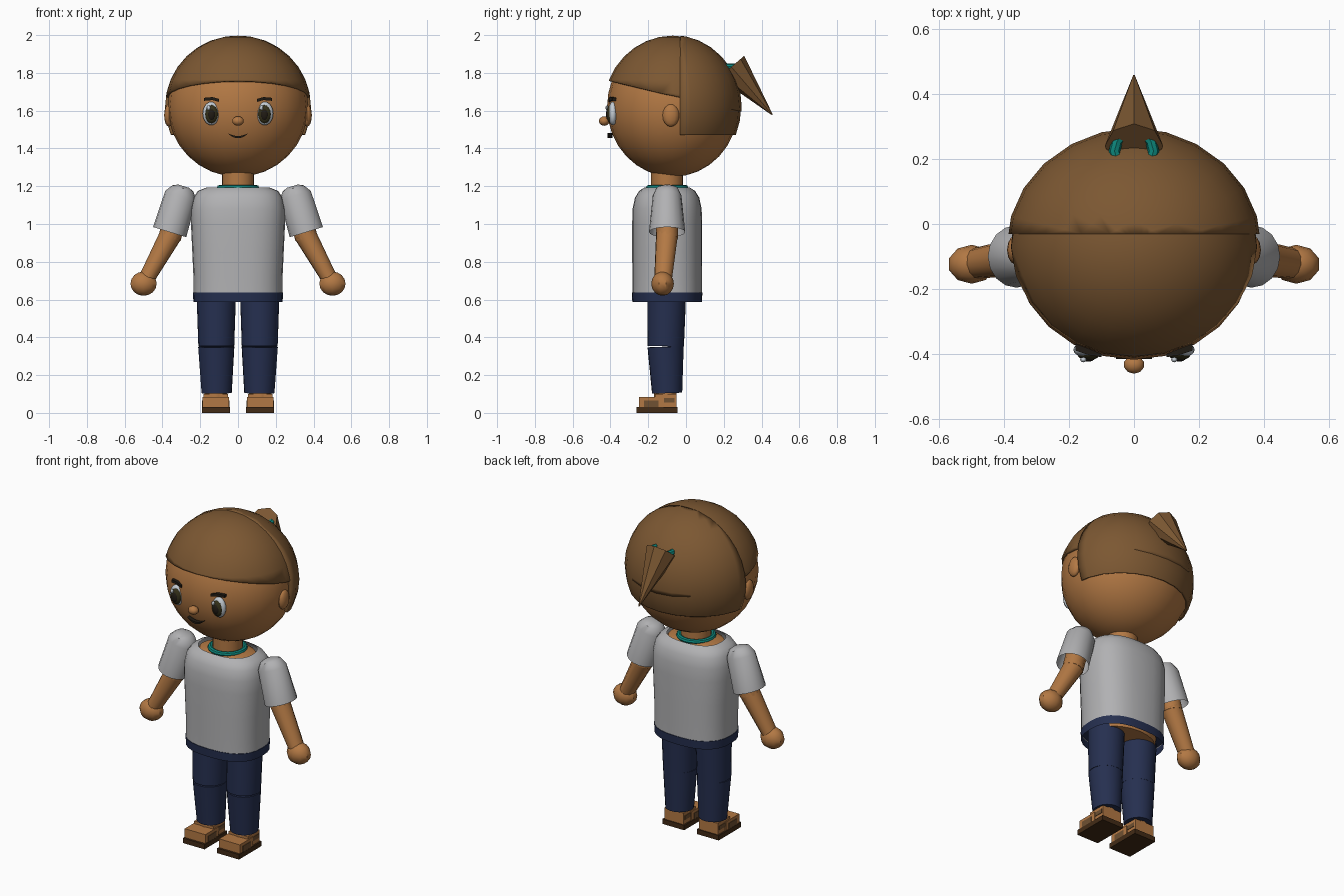
import bpy, bmesh, math
from mathutils import Matrix, Vector

cube = bpy.data.objects.get("Cube")
if cube:
    bpy.data.objects.remove(cube, do_unlink=True)


def material(name, r, g, b):
    m = bpy.data.materials.new(name)
    m.use_nodes = True
    m.diffuse_color = (r, g, b, 1)
    m.node_tree.nodes["Principled BSDF"].inputs["Base Color"].default_value = (r, g, b, 1)
    return m


SKIN = material("skin", 0.45, 0.19, 0.058)
HAIR = material("brown hair", 0.2, 0.096, 0.032)
SHIRT = material("light grey cloth", 0.44, 0.44, 0.45)
NAVY = material("navy cloth", 0.019, 0.029, 0.08)
TEAL = material("teal", 0.004, 0.24, 0.2)
SOLE = material("dark brown sole", 0.055, 0.024, 0.008)
STRAP = material("brown strap", 0.16, 0.082, 0.032)
BLACK = material("near black", 0.015, 0.011, 0.007)
IRIS = material("dark olive iris", 0.035, 0.03, 0.01)
WHITE = material("eye white", 0.55, 0.6, 0.65)


def finish(name, bm, mat, angle=40):
    bmesh.ops.recalc_face_normals(bm, faces=bm.faces)
    mesh = bpy.data.meshes.new(name)
    bm.to_mesh(mesh)
    bm.free()
    mesh.materials.append(mat)
    ob = bpy.data.objects.new(name, mesh)
    bpy.context.collection.objects.link(ob)
    bpy.ops.object.select_all(action="DESELECT")
    ob.select_set(True)
    bpy.context.view_layer.objects.active = ob
    bpy.ops.object.shade_smooth_by_angle(angle=math.radians(angle))
    return ob


def ball(name, centre, radii, mat, seg=20, rings=12, cuts=()):
    """Ellipsoid, optionally trimmed by planes (point, normal kept side)."""
    bm = bmesh.new()
    mtx = Matrix.Translation(centre) @ Matrix.Diagonal((*radii, 1))
    bmesh.ops.create_uvsphere(bm, u_segments=seg, v_segments=rings, radius=1, matrix=mtx)
    for point, normal in cuts:
        geom = bm.verts[:] + bm.edges[:] + bm.faces[:]
        bmesh.ops.bisect_plane(bm, geom=geom, plane_co=point, plane_no=normal, clear_inner=True)
    return finish(name, bm, mat)


def box(name, low, high, mat):
    bm = bmesh.new()
    low, high = Vector(low), Vector(high)
    mtx = Matrix.Translation((low + high) / 2) @ Matrix.Diagonal((*(high - low), 1))
    bmesh.ops.create_cube(bm, size=1, matrix=mtx)
    return finish(name, bm, mat)


def loft(name, rings, mat, n=20, power=1.0, start=None, end=None, caps=(True, True)):
    """Rings (height, half x, half y); heights are fractions when start and end are set."""
    bm = bmesh.new()
    mtx = Matrix.Translation(start or (0, -0.1, 0))
    scale = 1
    if end:
        axis = Vector(end) - Vector(start)
        scale = axis.length
        mtx = mtx @ axis.to_track_quat("Z", "Y").to_matrix().to_4x4()
    loops = []
    for h, rx, ry in rings:
        loop = []
        for i in range(n):
            a = math.tau * i / n
            c, s = math.cos(a), math.sin(a)
            x = math.copysign(abs(c) ** power, c) * rx
            y = math.copysign(abs(s) ** power, s) * ry
            loop.append(bm.verts.new(mtx @ Vector((x, y, h * scale))))
        loops.append(loop)
    for a, b in zip(loops, loops[1:]):
        for i in range(n):
            j = (i + 1) % n
            bm.faces.new((a[i], a[j], b[j], b[i]))
    if caps[0]:
        bm.faces.new(loops[0])
    if caps[1]:
        bm.faces.new(loops[-1])
    return finish(name, bm, mat)


def ring(name, centre, major, minor, mat, n=20, m=8):
    bm = bmesh.new()
    vs = [[bm.verts.new(Vector(centre) + Vector((
        math.cos(math.tau * i / n) * (major + minor * math.cos(math.tau * j / m)),
        math.sin(math.tau * i / n) * (major + minor * math.cos(math.tau * j / m)),
        minor * math.sin(math.tau * j / m)))) for j in range(m)] for i in range(n)]
    for i in range(n):
        for j in range(m):
            a, b = (i + 1) % n, (j + 1) % m
            bm.faces.new((vs[i][j], vs[a][j], vs[a][b], vs[i][b]))
    return finish(name, bm, mat)


def ribbon(name, top, bottom, mat, depth=0.012):
    """Thin strip between two rows of points, extruded toward the front."""
    bm = bmesh.new()
    t = [bm.verts.new(p) for p in top]
    b = [bm.verts.new(p) for p in bottom]
    for i in range(len(t) - 1):
        bm.faces.new((t[i], t[i + 1], b[i + 1], b[i]))
    out = bmesh.ops.extrude_face_region(bm, geom=bm.faces[:])
    moved = [g for g in out["geom"] if isinstance(g, bmesh.types.BMVert)]
    bmesh.ops.translate(bm, verts=moved, vec=(0, -depth, 0))
    return finish(name, bm, mat, 20)


# Head and hair shells
C = (0, -0.07, 1.62)
ball("head", C, (0.372, 0.348, 0.37), SKIN, 24, 16)
ball("nose", (0, -0.433, 1.545), (0.032, 0.028, 0.025), SKIN, 10, 8)
front = ball("front_hair", C, (0.385, 0.365, 0.377), HAIR, 24, 16,
             [((0, -0.03, 1.67), (0, 0.09, 0.39))])
back = ball("back_hair", C, (0.392, 0.362, 0.38), HAIR, 24, 16,
            [((0, -0.03, 1.6), (0, 1, 0)), ((0, 0, 1.47), (0, 0, 1))])
for shell in (front, back):
    mod = shell.modifiers.new("thickness", "SOLIDIFY")
    mod.thickness = 0.02
    mod.offset = -1

# Ponytail with its tie
loft("ponytail", [(0, 0.09, 0.09), (1, 0.003, 0.003)], HAIR, 8,
     start=(0, 0.24, 1.832), end=(0, 0.457, 1.578))
ring("hair_tie", (0, 0.225, 1.833), 0.06, 0.018, TEAL, 12)

# Mouth
xs = [i * 0.0137 for i in range(-4, 5)]
ribbon("mouth", [(x, -0.39, 1.466 + 5 * x * x) for x in xs],
       [(x, -0.39, 1.457 + 8 * x * x - 0.003 * math.cos(x * 28)) for x in xs], BLACK, 0.025)

# Neck, body under the shirt, necklace
loft("neck", [(1.12, 0.085, 0.085), (1.3, 0.085, 0.085)], SKIN)
loft("body", [(0.598, 0.2, 0.15), (0.65, 0.21, 0.16), (1.1, 0.22, 0.16),
              (1.175, 0.17, 0.125), (1.195, 0.1, 0.085)], SKIN)
ring("necklace", (0, -0.1, 1.192), 0.097, 0.015, TEAL)

# Shirt and waistband
loft("shirt", [(0.632, 0.236, 0.184), (0.72, 0.236, 0.184), (0.85, 0.242, 0.185),
               (1.0, 0.249, 0.185), (1.08, 0.249, 0.183), (1.14, 0.236, 0.17),
               (1.175, 0.212, 0.148), (1.192, 0.17, 0.122)],
     SHIRT, 28, 0.8, caps=(False, False))
loft("waistband", [(0.587, 0.236, 0.184), (0.637, 0.239, 0.187)], NAVY, 28, 0.8,
     caps=(False, True))

for side, s in (("left", 1), ("right", -1)):
    def at(x, y, z):
        return (s * x, y, z)

    # Face details
    ball(side + "_ear", at(0.366, -0.08, 1.575), (0.025, 0.044, 0.06), SKIN, 12, 8)
    ball(side + "_eye", at(0.142, -0.387, 1.585), (0.045, 0.025, 0.062), WHITE, 16, 10)
    ball(side + "_iris", at(0.14, -0.4, 1.582), (0.035, 0.02, 0.049), IRIS, 14, 8)
    ball(side + "_pupil", at(0.14, -0.41, 1.58), (0.021, 0.014, 0.032), BLACK, 12, 8)
    ball(side + "_eye_glint", (s * 0.14 - 0.016, -0.418, 1.615), (0.01, 0.008, 0.013), WHITE, 8, 6)
    brow = [at(0.1, -0.375, 1.662), at(0.135, -0.37, 1.672), at(0.18, -0.355, 1.668)]
    ribbon(side + "_eyebrow", brow, [(x, y, z - 0.016) for x, y, z in brow], BLACK, 0.035)

    # Arm: sleeve with rounded shoulder, forearm, hand
    loft(side + "_sleeve", [(-0.26, 0.03, 0.03), (-0.2, 0.058, 0.058), (0, 0.076, 0.086),
                            (1, 0.096, 0.092)], SHIRT, 16,
         start=at(0.303, -0.1, 1.15), end=at(0.362, -0.1, 0.957), caps=(True, False))
    loft(side + "_upper_arm", [(0, 0.06, 0.06), (1, 0.058, 0.06)], SKIN, 12,
         start=at(0.31, -0.1, 1.12), end=at(0.362, -0.1, 0.925))
    loft(side + "_forearm", [(0, 0.059, 0.06), (1, 0.047, 0.042)], SKIN, 12,
         start=at(0.352, -0.1, 0.95), end=at(0.49, -0.122, 0.7))
    ball(side + "_hand", at(0.5, -0.124, 0.684), (0.073, 0.06, 0.064), SKIN, 10, 8)

    # Leg: thigh and shin of the trousers, ankle
    loft(side + "_thigh", [(0, 0.095, 0.097), (1, 0.104, 0.102)], NAVY, 20,
         start=at(0.115, -0.108, 0.353), end=at(0.115, -0.102, 0.62))
    loft(side + "_shin", [(0, 0.08, 0.08), (1, 0.096, 0.096)], NAVY, 20,
         start=at(0.113, -0.1, 0.105), end=at(0.115, -0.108, 0.35))
    loft(side + "_ankle", [(0, 0.06, 0.06), (1, 0.06, 0.06)], SKIN, 12,
         start=at(0.117, -0.11, 0.04), end=at(0.117, -0.11, 0.12))

    # Shoe built around the foot centre line
    def slab(part, half, y0, y1, z0, z1, mat):
        x = s * 0.117
        box(side + part, (x - half, y0, z0), (x + half, y1, z1), mat)
    slab("_sole", 0.074, -0.263, -0.044, 0, 0.03, SOLE)
    slab("_shoe_front", 0.07, -0.25, -0.12, 0.03, 0.084, SKIN)
    slab("_shoe_heel", 0.065, -0.165, -0.05, 0.03, 0.1, SKIN)
    slab("_side_strap", 0.073, -0.222, -0.145, 0.03, 0.066, STRAP)
    slab("_heel_strap", 0.068, -0.117, -0.06, 0.055, 0.08, STRAP)
